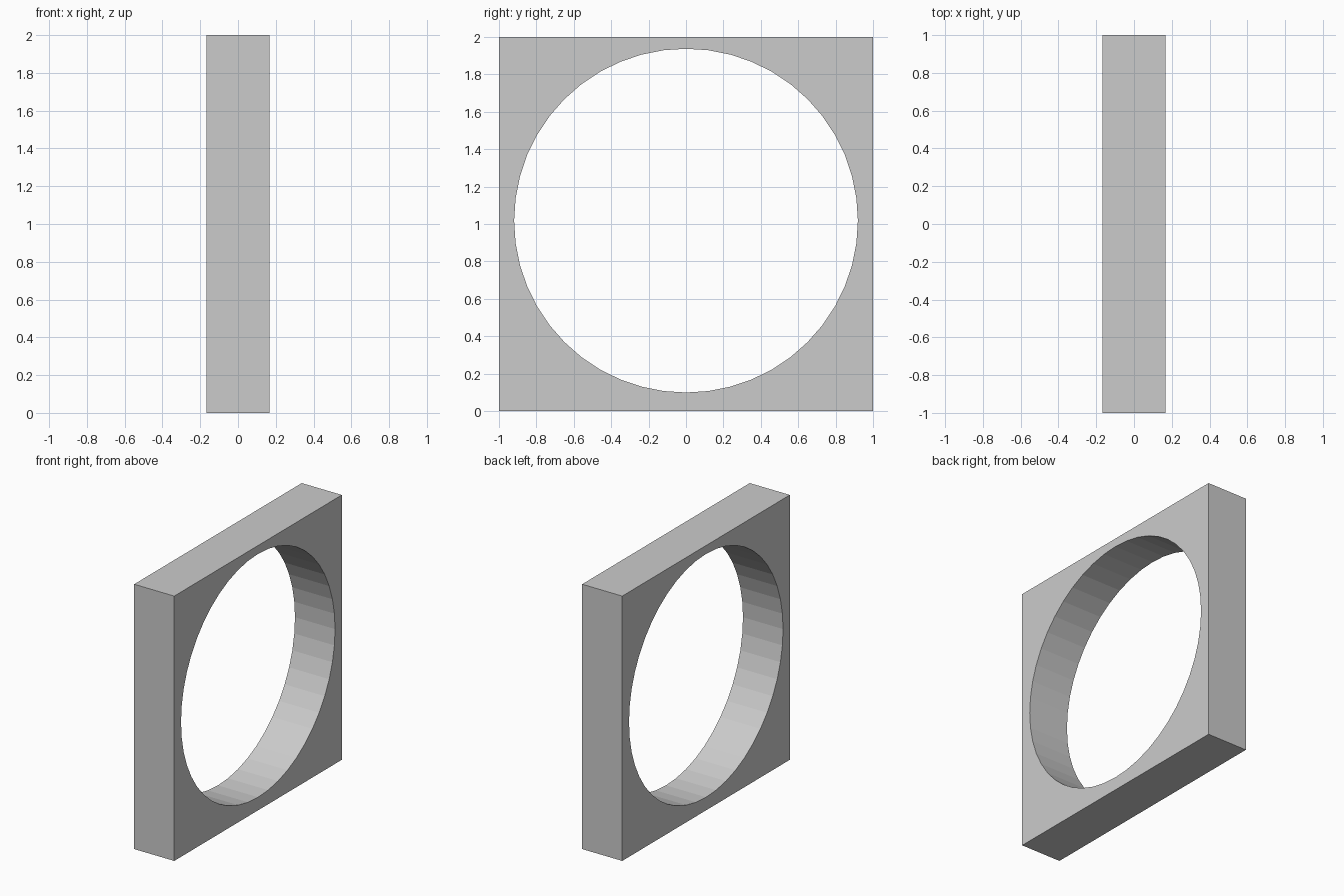
import bpy, math

if "Cube" in bpy.data.objects:
    bpy.data.objects.remove(bpy.data.objects["Cube"])

# Square plate
bpy.ops.mesh.primitive_cube_add(size=1, location=(0, 0, 1))
plate = bpy.context.object
plate.name = "square_frame"
plate.scale = (0.335, 2, 2)
bpy.ops.object.transform_apply(location=True, rotation=True, scale=True)

# Round opening, slightly above centre
bpy.ops.mesh.primitive_cylinder_add(vertices=48, radius=0.919, depth=1,
                                    location=(0, 0, 1.018),
                                    rotation=(0, math.pi / 2, 0))
cutter = bpy.context.object
cutter.name = "opening_cutter"
cutter.hide_render = True
cutter.hide_set(True)

cut = plate.modifiers.new("opening", 'BOOLEAN')
cut.operation = 'DIFFERENCE'
cut.solver = 'EXACT'
cut.object = cutter
